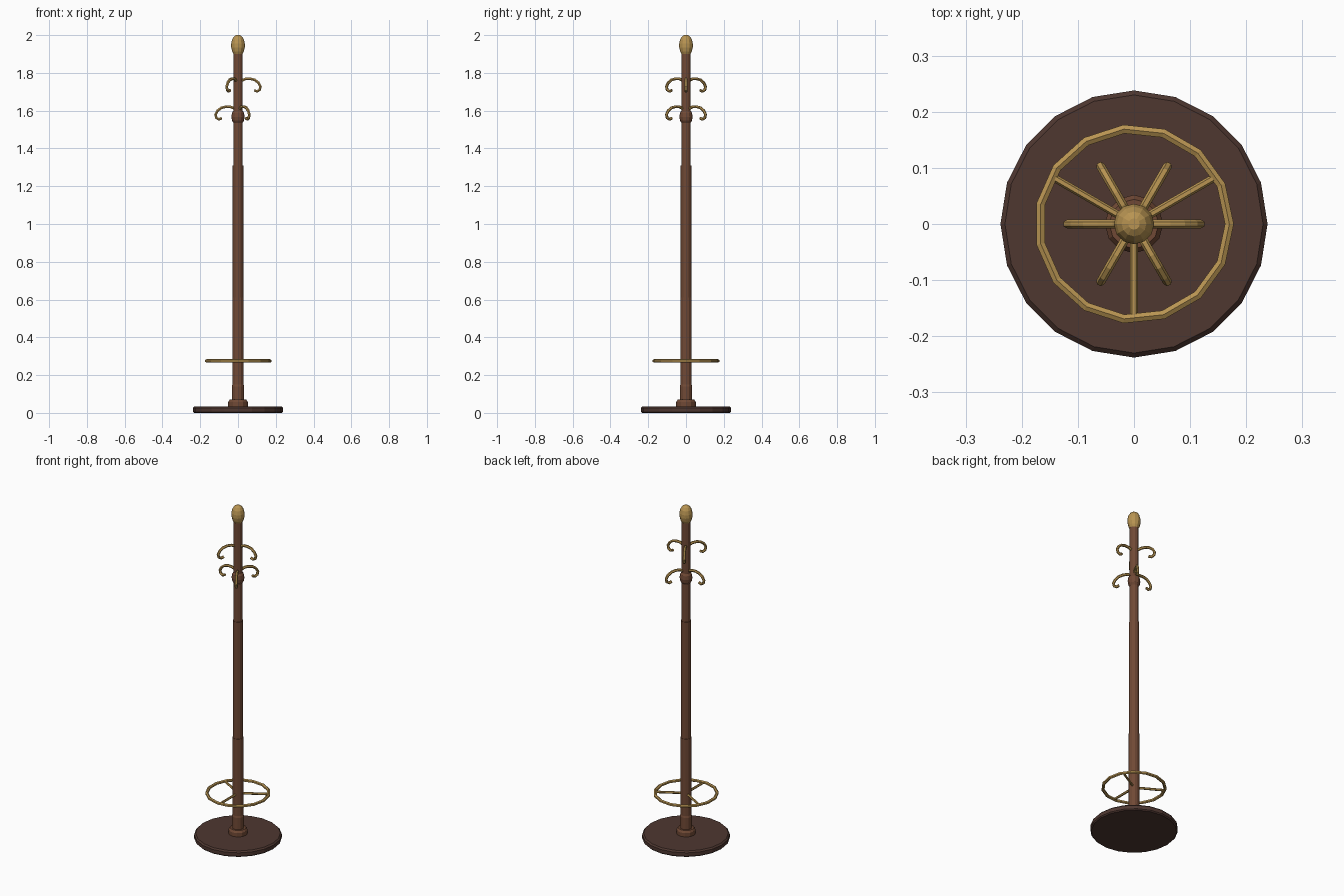
import bpy, bmesh, math
from mathutils import Vector, Matrix

if "Cube" in bpy.data.objects:
    bpy.data.objects.remove(bpy.data.objects["Cube"])


def srgb(r, g, b):
    return tuple((c / 255 / 12.92 if c < 11 else ((c / 255 + .055) / 1.055) ** 2.4)
                 for c in (r, g, b)) + (1,)


def material(name, rgb):
    m = bpy.data.materials.new(name)
    m.diffuse_color = srgb(*rgb)
    m.use_nodes = True
    m.node_tree.nodes["Principled BSDF"].inputs["Base Color"].default_value = m.diffuse_color
    return m


wood = material("brown wood", (112, 73, 53))
dark = material("dark brown base", (78, 55, 48))
brass = material("brass", (184, 148, 82))


def finish(name, bm, mat):
    bmesh.ops.recalc_face_normals(bm, faces=bm.faces)
    me = bpy.data.meshes.new(name)
    bm.to_mesh(me)
    bm.free()
    me.materials.append(mat)
    ob = bpy.data.objects.new(name, me)
    bpy.context.collection.objects.link(ob)
    return ob


def bridge(bm, a, b):
    n = len(a)
    for i in range(n):
        bm.faces.new((a[i], a[(i + 1) % n], b[(i + 1) % n], b[i]))


def lathe(name, profile, sides, mat):
    """Closed turned shape from (radius, z) points."""
    bm = bmesh.new()
    rings = [[bm.verts.new((r * math.cos(math.tau * i / sides),
                            r * math.sin(math.tau * i / sides), z))
              for i in range(sides)] for r, z in profile]
    for a, b in zip(rings, rings[1:]):
        bridge(bm, a, b)
    bm.faces.new(rings[0])
    bm.faces.new(rings[-1])
    return finish(name, bm, mat)


def tube(name, path, radius, sides, mat, angle=0, closed=False):
    """Tube along a path, turned about z; cross-section side axis stays in plane."""
    bm = bmesh.new()
    pts = [Vector(p) for p in path]
    n = len(pts)
    up = Vector((0, 0, 1)) if closed else Vector((0, 1, 0))
    rings = []
    for i, p in enumerate(pts):
        a = pts[i - 1] if closed or i > 0 else p
        b = pts[(i + 1) % n] if closed or i < n - 1 else p
        side = (b - a).normalized().cross(up)
        rings.append([bm.verts.new(p + radius * (
            side * math.cos(math.tau * (k + .5) / sides) +
            up * math.sin(math.tau * (k + .5) / sides))) for k in range(sides)])
    for a, b in zip(rings, rings[1:]):
        bridge(bm, a, b)
    if closed:
        bridge(bm, rings[-1], rings[0])
    else:
        bm.faces.new(rings[0])
        bm.faces.new(rings[-1])
    bmesh.ops.rotate(bm, verts=bm.verts, matrix=Matrix.Rotation(math.radians(angle), 3, 'Z'))
    return finish(name, bm, mat)


# Round foot, collar and stepped pole
lathe("base_disc", [(.232, 0), (.238, .006), (.238, .027), (.230, .035)], 20, dark)
lathe("pole_collar", [(.052, .033), (.052, .058), (.044, .07)], 12, wood)
lathe("pole_lower", [(.033, .06), (.033, .14), (.030, .15), (.030, .61)], 12, wood)
lathe("pole_middle", [(.028, .60), (.028, 1.31)], 12, wood)
lathe("pole_upper", [(.025, 1.30), (.024, 1.91)], 12, wood)

# Turned bead under the hooks
lathe("pole_bead", [(.024, 1.535), (.032, 1.548), (.035, 1.567),
                    (.032, 1.588), (.024, 1.60)], 12, wood)

# Egg-shaped finial
lathe("finial", [(.024, 1.90), (.031, 1.914), (.036, 1.935), (.036, 1.955),
                 (.031, 1.977), (.022, 1.992), (.010, 2.0)], 12, brass)

# Two staggered tiers of three hooks
hook = [(.015, 1.758), (.04, 1.768), (.064, 1.769), (.088, 1.763), (.108, 1.748),
        (.119, 1.728), (.115, 1.710), (.101, 1.702), (.086, 1.708)]
for tier, (drop, start) in enumerate(((0, 0), (.148, 60))):
    for k in range(3):
        tube(f"hook_{tier}_{k}", [(x, 0, z - drop) for x, z in hook],
             .008, 6, brass, start + 120 * k)

# Umbrella ring with three spokes
tube("umbrella_ring", [(.17 * math.cos(math.tau * i / 15), .17 * math.sin(math.tau * i / 15), .275)
                       for i in range(15)], .009, 6, brass, closed=True)
for k in range(3):
    tube(f"ring_spoke_{k}", [(.015, 0, .275), (.165, 0, .275)], .007, 6, brass, 30 + 120 * k)
